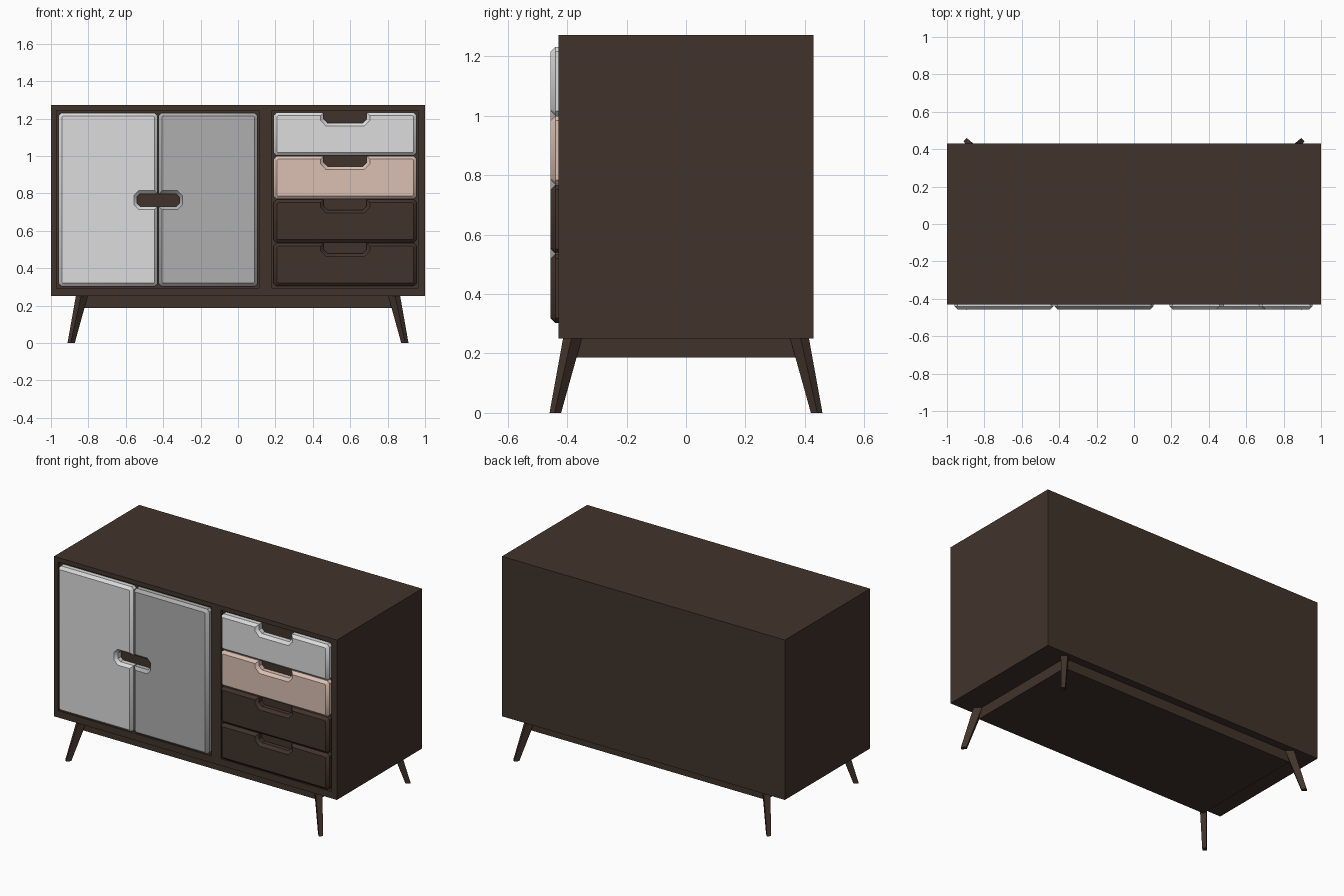
import bpy, bmesh, math
from mathutils import Vector

if "Cube" in bpy.data.objects:
    bpy.data.objects.remove(bpy.data.objects["Cube"])


def material(name, rgb):
    m = bpy.data.materials.new(name)
    m.diffuse_color = (*rgb, 1)
    m.use_nodes = True
    m.node_tree.nodes["Principled BSDF"].inputs["Base Color"].default_value = m.diffuse_color
    return m


BROWN = material("dark brown wood", (0.053, 0.033, 0.024))
WHITE = material("off white", (0.72, 0.72, 0.72))
GREY = material("light grey", (0.43, 0.43, 0.43))
PINK = material("pale pink", (0.71, 0.53, 0.45))


def finish(bm, name, mat):
    bmesh.ops.recalc_face_normals(bm, faces=bm.faces[:])
    me = bpy.data.meshes.new(name)
    bm.to_mesh(me)
    bm.free()
    me.materials.append(mat)
    ob = bpy.data.objects.new(name, me)
    bpy.context.collection.objects.link(ob)
    return ob


def box(name, mat, x0, x1, y0, y1, z0, z1):
    bm = bmesh.new()
    bmesh.ops.create_cube(bm, size=1)
    for v in bm.verts:
        v.co = Vector(((x0 + x1) / 2 + v.co.x * (x1 - x0),
                       (y0 + y1) / 2 + v.co.y * (y1 - y0),
                       (z0 + z1) / 2 + v.co.z * (z1 - z0)))
    return finish(bm, name, mat)


FRONT, RECESS, FACE = -0.43, -0.412, -0.457


def panel(name, mat, outline):
    """Extruded front panel with a chamfered front edge; outline is in x, z."""
    bm = bmesh.new()
    back = bm.faces.new([bm.verts.new((x, RECESS, z)) for x, z in outline])
    ext = bmesh.ops.extrude_face_region(bm, geom=[back], use_keep_orig=True)["geom"]
    for v in ext:
        if isinstance(v, bmesh.types.BMVert):
            v.co.y = FACE
    rim = [e for e in bm.edges if all(abs(v.co.y - FACE) < 1e-5 for v in e.verts)]
    bmesh.ops.bevel(bm, geom=rim, offset=0.017, segments=1,
                    affect='EDGES', clamp_overlap=False)
    ob = finish(bm, name, mat)
    bpy.ops.object.select_all(action='DESELECT')
    ob.select_set(True)
    bpy.context.view_layer.objects.active = ob
    bpy.ops.object.shade_smooth_by_angle(angle=math.radians(40))
    return ob


# Cabinet body with two shallow front openings
body = box("cabinet_body", BROWN, -1, 1, FRONT, 0.43, 0.25, 1.272)
bpy.context.view_layer.objects.active = body
for x0, x1 in ((-0.97, 0.112), (0.182, 0.962)):
    cutter = box("opening_cutter", BROWN, x0, x1, -0.6, RECESS, 0.293, 1.244)
    cutter.hide_render = True
    mod = body.modifiers.new("opening", 'BOOLEAN')
    mod.operation, mod.solver, mod.object = 'DIFFERENCE', 'EXACT', cutter
    bpy.ops.object.modifier_apply(modifier=mod.name)
    bpy.data.objects.remove(cutter)

# Doors: mirrored outlines sharing a central hand hole
C = 0.015
MID = -0.427
Z0, Z1, W = 0.303, 1.23, 0.532
H0, H1, HW, HC = 0.73, 0.797, 0.113, 0.016
door = [(0.003, Z0 + C), (0.003 + C, Z0), (W - C, Z0), (W, Z0 + C), (W, Z1 - C),
        (W - C, Z1), (0.003 + C, Z1), (0.003, Z1 - C),
        (0.003, H1), (HW - HC, H1), (HW, H1 - HC), (HW, H0 + HC), (HW - HC, H0), (0.003, H0)]
for name, s, mat in (("left_door", -1, WHITE), ("right_door", 1, GREY)):
    panel(name, mat, [(MID + s * x, z) for x, z in door])

# Drawers with a notch grip in the top edge
X0, X1, DH = 0.191, 0.955, 0.2325
for i, mat in enumerate((BROWN, BROWN, PINK, WHITE)):
    z0 = Z0 + i * DH + 0.001
    z1 = z0 + DH - 0.002
    n = z1 - 0.055
    half = [(0.0955, n), (0.115, n + 0.02), (0.115, z1),
            (0.382 - C, z1), (0.382, z1 - C), (0.382, z0 + C), (0.382 - C, z0)]
    mid = (X0 + X1) / 2
    panel("drawer_%d" % (i + 1), mat,
          [(mid + x, z) for x, z in half] + [(mid - x, z) for x, z in reversed(half)])

# Solid plinth under the cabinet
box("base_plinth", BROWN, -0.832, 0.832, -0.379, 0.379, 0.186, 0.252)

# Tapered legs splayed along the diagonals
for sx, nx in ((-1, "left"), (1, "right")):
    for sy, ny in ((-1, "front"), (1, "back")):
        d = Vector((sx, sy, 0)).normalized()
        p = Vector((-d.y, d.x, 0))
        bm = bmesh.new()
        rings = []
        for cx, cy, z, a, b in ((0.892, 0.440, 0, 0.031, 0.024),
                                (0.835, 0.382, 0.252, 0.050, 0.040)):
            c = Vector((sx * cx, sy * cy, z))
            rings.append([bm.verts.new(c + d * a / 2 * u + p * b / 2 * v)
                          for u, v in ((-1, -1), (1, -1), (1, 1), (-1, 1))])
        lo, hi = rings
        bm.faces.new(lo)
        bm.faces.new(hi)
        for i in range(4):
            j = (i + 1) % 4
            bm.faces.new((lo[i], lo[j], hi[j], hi[i]))
        finish(bm, "%s_%s_leg" % (ny, nx), BROWN)
